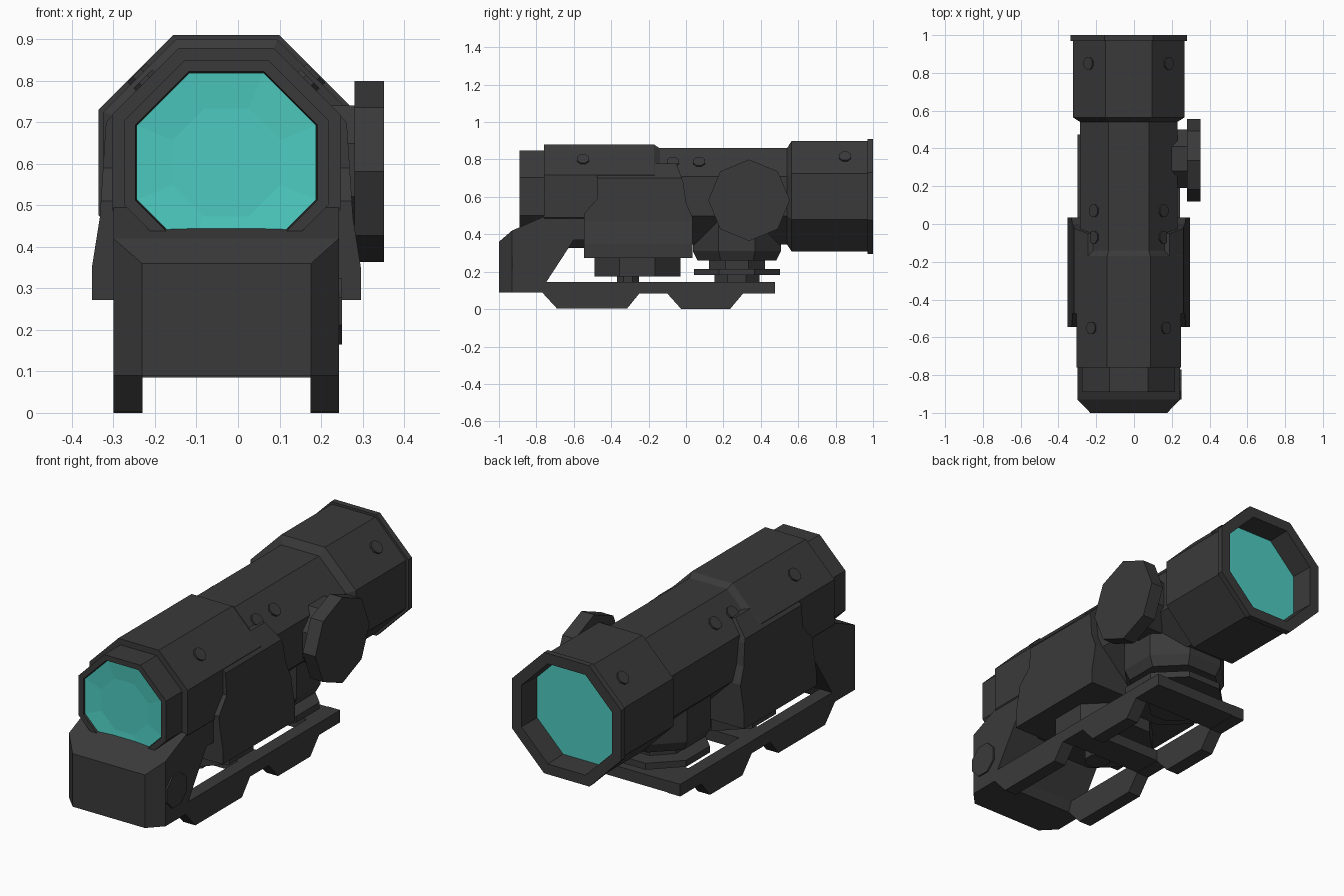
import bpy, bmesh, math
from mathutils import Vector, Matrix

if "Cube" in bpy.data.objects:
    bpy.data.objects.remove(bpy.data.objects["Cube"])

CX, CZ = -0.028, 0.603          # optical axis
C22 = math.cos(math.pi / 8)


def material(name, rgb):
    m = bpy.data.materials.new(name)
    m.diffuse_color = (*rgb, 1)
    m.use_nodes = True
    m.node_tree.nodes["Principled BSDF"].inputs["Base Color"].default_value = m.diffuse_color
    return m


BODY = material("dark_grey", (0.042, 0.042, 0.042))
GLASS = material("teal_glass", (0.075, 0.60, 0.53))


def finish(name, bm, mat):
    bmesh.ops.recalc_face_normals(bm, faces=bm.faces)
    me = bpy.data.meshes.new(name)
    bm.to_mesh(me)
    bm.free()
    me.materials.append(mat)
    ob = bpy.data.objects.new(name, me)
    bpy.context.collection.objects.link(ob)
    return ob


def lathe(name, profile, origin, axis, mat=BODY, n=8, flat=True):
    """Closed n-sided solid from (distance along axis, apothem or radius)."""
    bm = bmesh.new()
    ax = Vector(axis).normalized()
    u = Vector((0, 0, 1)) if abs(ax.z) < 0.9 else Vector((0, 1, 0))
    u = (u - ax * u.dot(ax)).normalized()
    v = ax.cross(u)
    k = 1 / math.cos(math.pi / n) if flat else 1
    rings = []
    for t, r in profile:
        ring = []
        for i in range(n):
            a = 2 * math.pi * (i + (0.5 if flat else 0)) / n
            ring.append(bm.verts.new(Vector(origin) + ax * t
                                     + (u * math.cos(a) + v * math.sin(a)) * r * k))
        rings.append(ring)
    for p, q in zip(rings, rings[1:]):
        for i in range(n):
            j = (i + 1) % n
            bm.faces.new((p[i], p[j], q[j], q[i]))
    bm.faces.new(rings[0])
    bm.faces.new(rings[-1])
    return finish(name, bm, mat)


def extrude(name, pts, axis, lo, hi, mat=BODY):
    """Prism: 'x' takes (y, z) points, 'y' takes (x, z), 'z' takes (x, y)."""
    place = {"x": lambda p, d: (d, p[0], p[1]),
             "y": lambda p, d: (p[0], d, p[1]),
             "z": lambda p, d: (p[0], p[1], d)}[axis]
    bm = bmesh.new()
    a = [bm.verts.new(place(p, lo)) for p in pts]
    b = [bm.verts.new(place(p, hi)) for p in pts]
    bm.faces.new(a)
    bm.faces.new(b)
    for i in range(len(pts)):
        j = (i + 1) % len(pts)
        bm.faces.new((a[i], a[j], b[j], b[i]))
    return finish(name, bm, mat)


def intersect(ob, cutter):
    mod = ob.modifiers.new("trim", "BOOLEAN")
    mod.operation, mod.object, mod.solver = "INTERSECT", cutter, "EXACT"
    bpy.context.view_layer.objects.active = ob
    bpy.ops.object.modifier_apply(modifier=mod.name)
    bpy.data.objects.remove(cutter)


# Octagonal scope tube with recessed ends
lathe("scope_tube", [(-0.865, 0.217), (-0.89, 0.219), (-0.89, 0.246), (-0.76, 0.246),
                     (-0.76, 0.276), (-0.17, 0.276), (-0.14, 0.257), (0.54, 0.257),
                     (0.565, 0.296), (0.97, 0.296), (0.97, 0.3075), (1.0, 0.3075),
                     (1.0, 0.255), (0.87, 0.25)], (CX, 0, CZ), (0, 1, 0))

# Lenses
lathe("eyepiece_lens", [(-0.866, 0.216), (-0.88, 0.216), (-0.872, 0.13)],
      (CX, 0, CZ), (0, 1, 0), GLASS)
lathe("objective_lens", [(0.871, 0.25), (0.88, 0.25)], (CX, 0, CZ), (0, 1, 0), GLASS)

# Front housing below the eyepiece, with chamfered upright corners
housing = extrude("front_housing",
                  [(-1, 0.09), (-1, 0.36), (-0.93, 0.42), (-0.76, 0.495), (-0.5, 0.495),
                   (-0.5, 0.37), (-0.6, 0.37), (-0.75, 0.14), (-0.77, 0.09)],
                  "x", -0.30, 0.243)
intersect(housing, extrude("housing_trim",
                           [(-0.23, -1.001), (0.175, -1.001), (0.243, -0.93), (0.243, 0),
                            (-0.30, 0), (-0.30, -0.93)], "z", 0, 0.7))

# Side shroud wrapped around the tube: cross-section trimmed by side outline
half = [(0.215, 0.778), (0.29, 0.70), (0.305, 0.47), (0.324, 0.35), (0.324, 0.272)]
section = [(CX + x, z) for x, z in half] + [(CX - x, z) for x, z in reversed(half)]
shroud = extrude("side_shroud", section, "y", -0.6, 0.1)
intersect(shroud, extrude("shroud_trim",
                          [(-0.545, 0.2), (-0.545, 0.51), (-0.475, 0.59), (-0.475, 0.9),
                           (-0.08, 0.9), (-0.05, 0.775), (-0.015, 0.68), (0.0, 0.57),
                           (0.035, 0.49), (0.035, 0.2)], "x", -0.6, 0.6))

# Lower clamp and turret stacks
lathe("clamp_block", [(0.175, 0.23), (0.30, 0.23)], (CX, -0.26, 0), (0, 0, 1))
lathe("clamp_post", [(0.10, 0.06), (0.20, 0.06)], (CX, -0.31, 0), (0, 0, 1))
lathe("lower_turret", [(0.14, 0.12), (0.182, 0.12), (0.182, 0.23), (0.215, 0.23),
                       (0.215, 0.15), (0.26, 0.15), (0.26, 0.21), (0.31, 0.235),
                       (0.50, 0.235)], (CX, 0.272, 0), (0, 0, 1))

# Side adjustment knob
lathe("knob_shaft", [(0.15, 0.155), (0.29, 0.155)], (0, 0.345, 0.585), (1, 0, 0))
lathe("side_knob", [(0.281, 0.218), (0.352, 0.218)], (0, 0.337, 0.582), (1, 0, 0),
      flat=False)

# Octagonal bolt on the housing side
lathe("housing_bolt", [(0.22, 0.08), (0.251, 0.08)], (0, -0.85, 0.245), (1, 0, 0))

# Mounting rails with trapezoid feet
rail = [(-0.80, 0.145), (-0.80, 0.09), (-0.77, 0.09), (-0.69, 0.003), (-0.315, 0.003),
        (-0.25, 0.083), (-0.10, 0.083), (-0.025, 0.0), (0.235, 0.0), (0.305, 0.083),
        (0.475, 0.083), (0.475, 0.145)]
for side, lo, hi in (("left", -0.30, -0.23), ("right", 0.175, 0.243)):
    extrude(side + "_rail", rail, "x", lo, hi)

# Cross bars joining the rails
for i, (y0, y1) in enumerate(((-0.25, -0.10), (0.305, 0.475))):
    extrude("cross_bar_%d" % (i + 1),
            [(y0, 0.085), (y1, 0.085), (y1, 0.143), (y0, 0.143)], "x", -0.24, 0.18)

# Screws on the upper diagonal faces
for y, a in ((-0.55, 0.276), (-0.07, 0.257), (0.07, 0.257), (0.85, 0.296)):
    for s in (-1, 1):
        lathe("tube_screw", [(a - 0.02, 0.032), (a + 0.009, 0.032)],
              (CX, y, CZ), (s, 0, 1))
